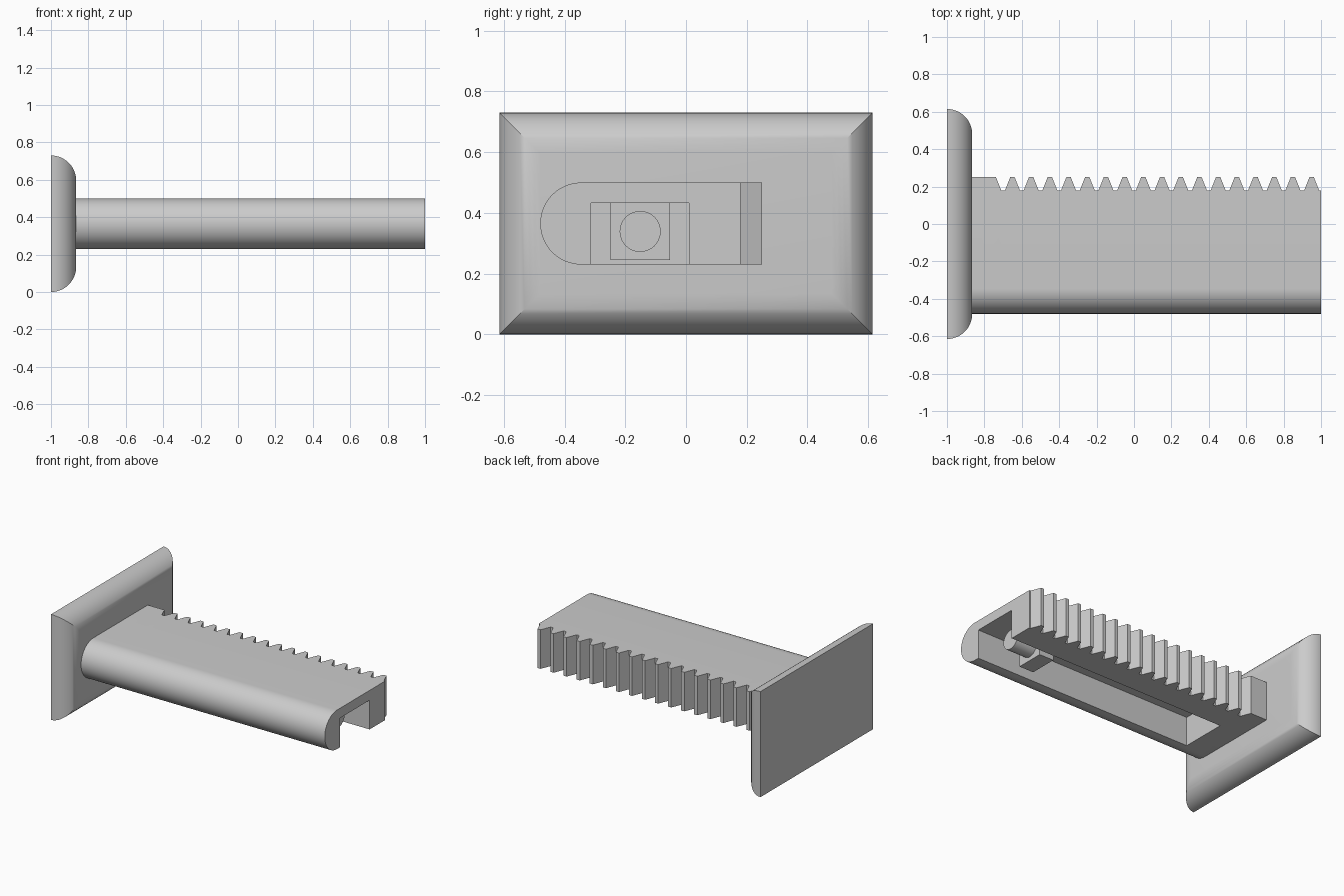
import bpy, bmesh
from math import sin, cos, pi, radians
from mathutils import Vector

cube = bpy.data.objects.get("Cube")
if cube:
    bpy.data.objects.remove(cube, do_unlink=True)

grey = bpy.data.materials.new("plain grey")
grey.use_nodes = True
grey.diffuse_color = (0.6, 0.6, 0.6, 1)
grey.node_tree.nodes["Principled BSDF"].inputs["Base Color"].default_value = (0.6, 0.6, 0.6, 1)


def finish(name, bm):
    bmesh.ops.recalc_face_normals(bm, faces=bm.faces)
    mesh = bpy.data.meshes.new(name)
    bm.to_mesh(mesh)
    bm.free()
    mesh.materials.append(grey)
    obj = bpy.data.objects.new(name, mesh)
    bpy.context.collection.objects.link(obj)
    return obj


def prism(bm, points, offset):
    """Extrude a closed outline along an offset."""
    face = bm.faces.new([bm.verts.new(p) for p in points])
    out = bmesh.ops.extrude_face_region(bm, geom=[face])["geom"]
    verts = [v for v in out if isinstance(v, bmesh.types.BMVert)]
    bmesh.ops.translate(bm, vec=Vector(offset), verts=verts)


def box(bm, x0, x1, y0, y1, z0, z1):
    prism(bm, [(x0, y0, z0), (x1, y0, z0), (x1, y1, z0), (x0, y1, z0)], (0, 0, z1 - z0))


def smooth(obj):
    bpy.ops.object.select_all(action="DESELECT")
    obj.select_set(True)
    bpy.context.view_layer.objects.active = obj
    bpy.ops.object.shade_smooth_by_angle(angle=radians(30))


# End plate: quarter-round edges with mitred corners
HALF_W, HALF_H, MID_Z, ROUND, STEPS = 0.615, 0.365, 0.365, 0.135, 12
bm = bmesh.new()
rings = []
for i in range(STEPS + 1):
    a = i / STEPS * pi / 2
    inset = ROUND * (1 - cos(a))
    rings.append([bm.verts.new((-1 + ROUND * sin(a), sy * (HALF_W - inset), MID_Z + sz * (HALF_H - inset)))
                  for sy, sz in ((-1, -1), (1, -1), (1, 1), (-1, 1))])
for low, high in zip(rings, rings[1:]):
    for k in range(4):
        n = (k + 1) % 4
        bm.faces.new((low[k], low[n], high[n], high[k]))
bm.faces.new(rings[0])
bm.faces.new(rings[-1])
smooth(finish("end_plate", bm))

# Bar: flat body with one fully rounded long edge
R, START = 0.135, -0.88
outline = [(START, 0.25, MID_Z - R), (START, 0.25, MID_Z + R)]
outline += [(START, -0.345 - R * sin(t * pi / 32), MID_Z + R * cos(t * pi / 32)) for t in range(33)]
bm = bmesh.new()
prism(bm, outline, (1 - START, 0, 0))
bar = finish("toothed_bar", bm)

# Cutter: underside slot and the gaps between the teeth
bm = bmesh.new()
box(bm, -0.69, 1.1, -0.313, 0.01, 0.1, 0.432)
for i in range(18):
    x = -0.7 + 0.1 * i
    prism(bm, [(x - 0.01, 0.18, 0.1), (x + 0.01, 0.18, 0.1),
               (x + 0.046, 0.27, 0.1), (x - 0.046, 0.27, 0.1)], (0, 0, 0.6))
cutter = finish("bar_cutter", bm)
cutter.hide_render = True
cut = bar.modifiers.new("cut", "BOOLEAN")
cut.operation, cut.solver, cut.object = "DIFFERENCE", "EXACT", cutter
bpy.ops.object.select_all(action="DESELECT")
bar.select_set(True)
bpy.context.view_layer.objects.active = bar
bpy.ops.object.modifier_apply(modifier="cut")
bpy.data.objects.remove(cutter, do_unlink=True)
smooth(bar)

# Block hanging from the slot ceiling
bm = bmesh.new()
box(bm, 0.61, 0.72, -0.248, -0.053, 0.245, 0.44)
finish("slot_block", bm)

# Round peg on the block, pointing to the open end
bm = bmesh.new()
ring = [(0.7, -0.151 + 0.0675 * cos(t * pi / 16), 0.339 + 0.0675 * sin(t * pi / 16)) for t in range(32)]
prism(bm, ring, (0.175, 0, 0))
smooth(finish("slot_peg", bm))
